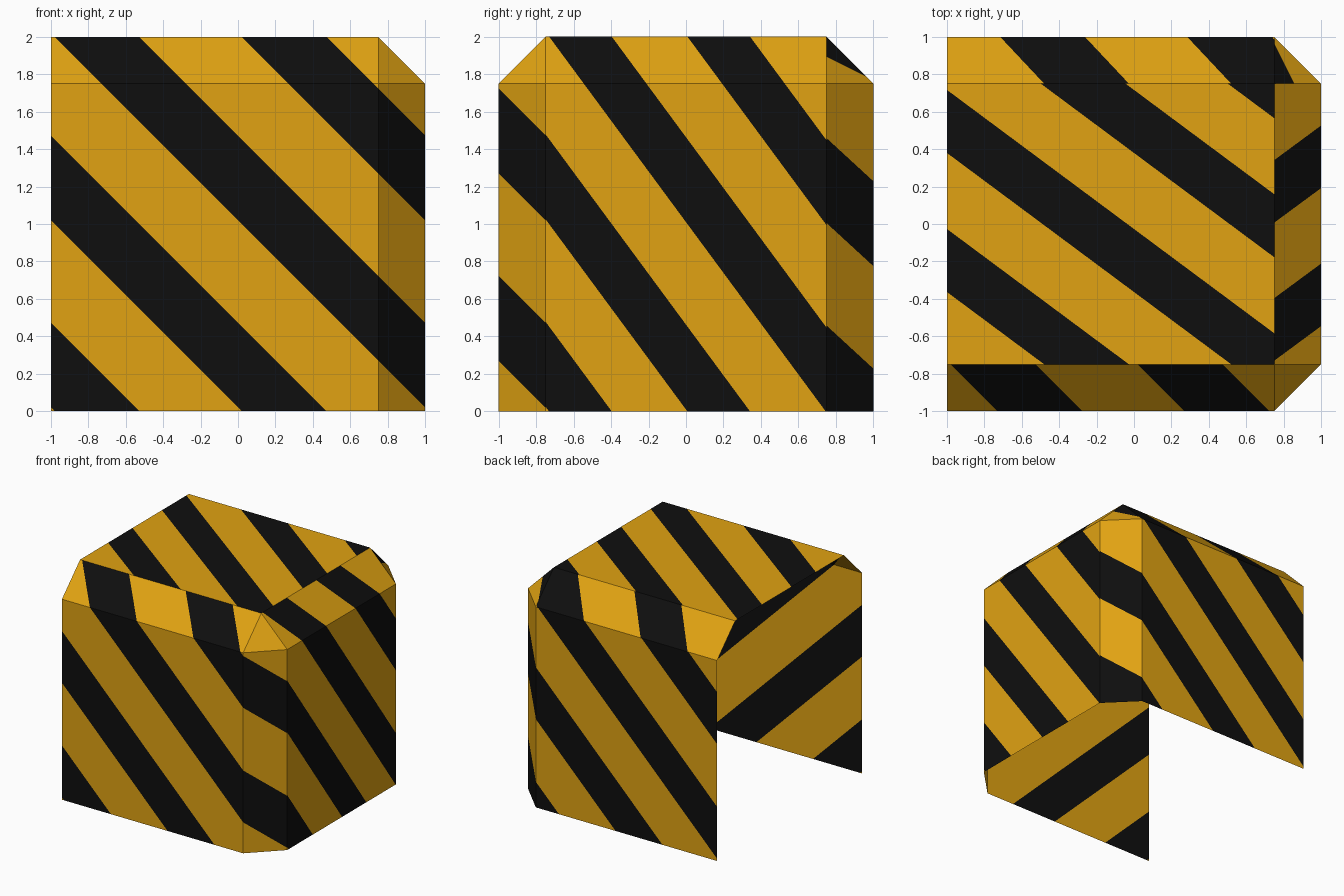
import bpy, bmesh, math
from mathutils import Vector

if "Cube" in bpy.data.objects:
    bpy.data.objects.remove(bpy.data.objects["Cube"])


def material(name, colour):
    m = bpy.data.materials.new(name)
    m.diffuse_color = (*colour, 1.0)
    m.use_nodes = True
    m.node_tree.nodes["Principled BSDF"].inputs["Base Color"].default_value = m.diffuse_color
    return m


# Stripe rule per face direction: (gradient, offset); stripes repeat every unit
FRONT = (Vector((1, 0, 1)), -0.02)
SIDE = (Vector((0, 1.355, 1)), 0.99)
RULES = {
    (0, -1, 0): FRONT, (0, -1, 1): FRONT, (1, -1, 0): FRONT, (1, -1, 1): FRONT,
    (1, 0, 0): SIDE, (1, 0, 1): SIDE,
    (0, 0, 1): (Vector((1, 1.345, 0)), 0.489),
    (0, 1, 1): (Vector((1, 0.94, 0)), -1.225),
    (0, 1, 0): (Vector((-1, 0, 1)), -0.02),
    (1, 1, 0): (Vector((0, 0.92, 1)), 0.305),
    (1, 1, 1): (Vector((1, 0.5, 0)), -0.78),
}
BLACK_WIDTH = 0.453


def direction(face):
    return tuple(int(c > 0.1) - int(c < -0.1) for c in face.normal)


def geometry(faces):
    return list({e for f in faces for e in (*f.verts, *f.edges)}) + list(faces)


# Chamfered box, oversized towards the left and bottom, where it is cut open
bm = bmesh.new()
bmesh.ops.create_cube(bm, size=1)
for v in bm.verts:
    v.co = Vector((v.co.x * 3 - 0.5, v.co.y * 2, v.co.z * 3 + 0.5))
bmesh.ops.bevel(bm, geom=bm.edges[:], offset=0.25, segments=1, profile=0.5,
                affect='EDGES', offset_type='OFFSET')
for point, normal in (((-1, 0, 0), (1, 0, 0)), ((0, 0, 0), (0, 0, 1))):
    bmesh.ops.bisect_plane(bm, geom=bm.verts[:] + bm.edges[:] + bm.faces[:],
                           dist=1e-5, plane_co=point, plane_no=normal, clear_inner=True)
bmesh.ops.split_edges(bm, edges=bm.edges[:])
bm.normal_update()

# Cut every panel along its stripe borders
for key, (grad, offset) in RULES.items():
    for k in range(-4, 6):
        for border in (k, k + BLACK_WIDTH):
            faces = [f for f in bm.faces if direction(f) == key]
            co = grad * ((border - offset) / grad.length_squared)
            bmesh.ops.bisect_plane(bm, geom=geometry(faces), dist=1e-5,
                                   plane_co=co, plane_no=grad.normalized())
            bm.normal_update()

# Colour alternate stripes
for f in bm.faces:
    grad, offset = RULES[direction(f)]
    value = grad.dot(f.calc_center_median()) + offset
    f.material_index = 1 if value - math.floor(value) < BLACK_WIDTH else 0

mesh = bpy.data.meshes.new("striped_corner_cover")
bm.to_mesh(mesh)
bm.free()
mesh.materials.append(material("warning_yellow", (0.75, 0.365, 0.006)))
mesh.materials.append(material("black", (0.0045, 0.0045, 0.0045)))
cover = bpy.data.objects.new("striped_corner_cover", mesh)
bpy.context.collection.objects.link(cover)
